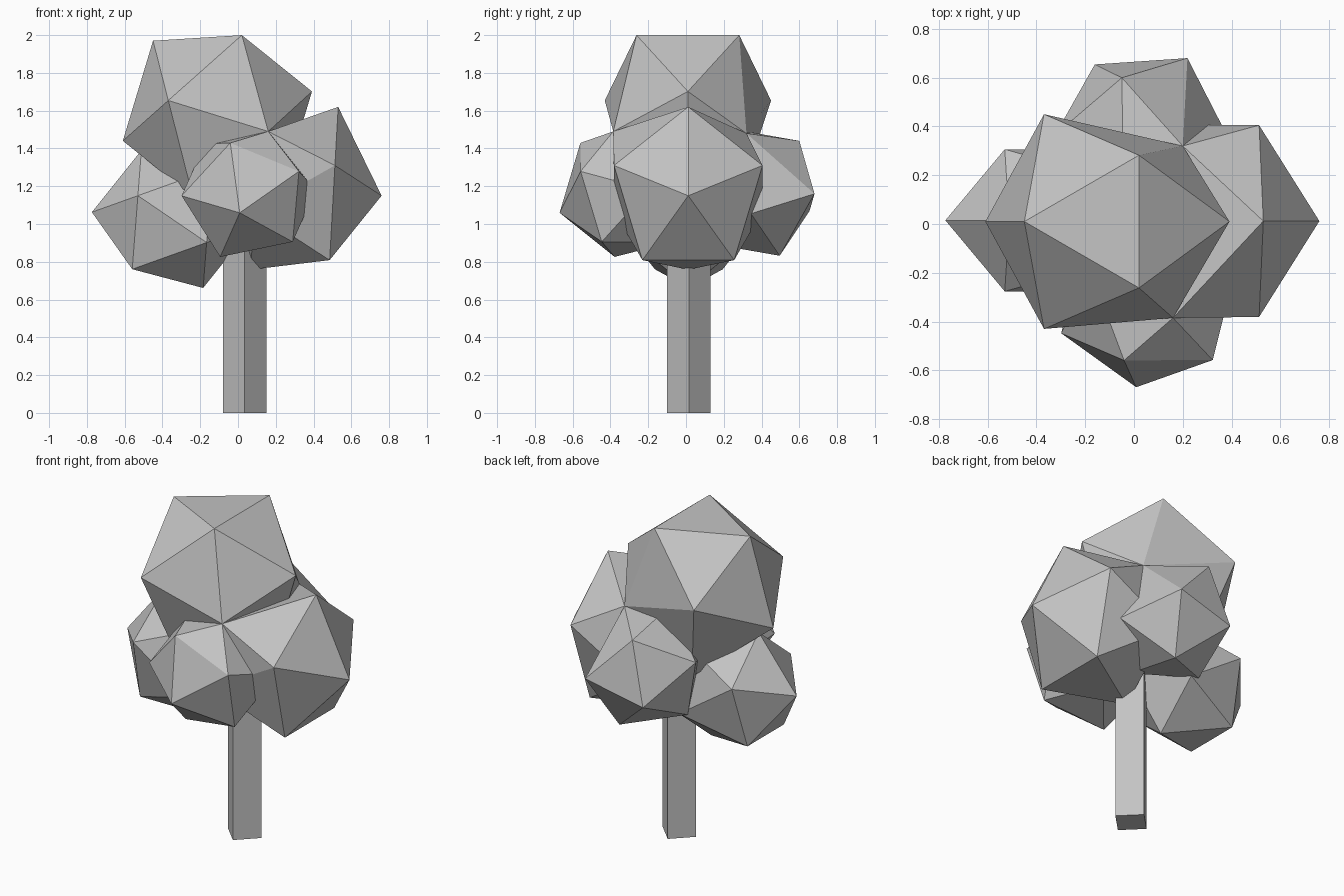
import bpy, bmesh
from mathutils import Vector

cube = bpy.data.objects.get("Cube")
if cube:
    bpy.data.objects.remove(cube, do_unlink=True)

GOLD = (1 + 5 ** 0.5) / 2

# Single plain material
grey = bpy.data.materials.new("plain_grey")
grey.use_nodes = True
colour = (0.55, 0.55, 0.55, 1)
grey.diffuse_color = colour
grey.node_tree.nodes["Principled BSDF"].inputs["Base Color"].default_value = colour


def finish(bm, name):
    """Turn a bmesh into a flat shaded object."""
    bmesh.ops.recalc_face_normals(bm, faces=bm.faces[:])
    mesh = bpy.data.meshes.new(name)
    bm.to_mesh(mesh)
    bm.free()
    mesh.materials.append(grey)
    obj = bpy.data.objects.new(name, mesh)
    bpy.context.collection.objects.link(obj)
    return obj


# Points where neighbouring clumps share a corner
JUNCTIONS = [Vector((0.16, -0.385, 1.49)), Vector((0.20, 0.32, 1.48))]


def clump(name, centre, u, v, w):
    """Icosahedron spanned by three golden rectangles on the axes u, v, w."""
    c, u, v, w = map(Vector, (centre, u, v, w))
    bm = bmesh.new()
    for long, short in ((u, w), (v, u), (w, v)):
        for i in (-1, 1):
            for j in (-1, 1):
                bm.verts.new(c + long * GOLD * i + short * j)
    bmesh.ops.convex_hull(bm, input=bm.verts[:])
    for vert in bm.verts:
        for point in JUNCTIONS:
            if (vert.co - point).length < 0.19:
                vert.co = point
    return finish(bm, name)


# Foliage clumps
clump("foliage_top", (-0.109, 0.01, 1.571),
      (0.26, 0, -0.083), (0, 0.272, 0), (0.08, 0, 0.265))
clump("foliage_left", (0.299, 0.012, 1.189),
      (0.214, 0, 0.121), (0, 0.243, 0), (-0.115, 0, 0.235))
clump("foliage_right", (-0.348, 0.015, 1.026),
      (-0.182, 0, 0.124), (0, 0.18, 0), (0.131, 0, 0.164))
clump("foliage_front", (0.057, -0.323, 1.165),
      (-0.045, -0.18, 0.049), (0.192, -0.034, 0.04), (-0.025, 0.055, 0.185))
clump("foliage_back", (0.034, 0.355, 1.17),
      (-0.003, 0.193, -0.034), (-0.05, 0.032, 0.188), (-0.19, -0.013, -0.045))

# Trunk: four sided post set on its corner
height = 1.1
bm = bmesh.new()
bmesh.ops.create_cone(bm, cap_ends=True, segments=4,
                      radius1=0.115, radius2=0.115, depth=height)
bmesh.ops.translate(bm, verts=bm.verts[:], vec=(0.035, 0.015, height / 2))
finish(bm, "trunk")
